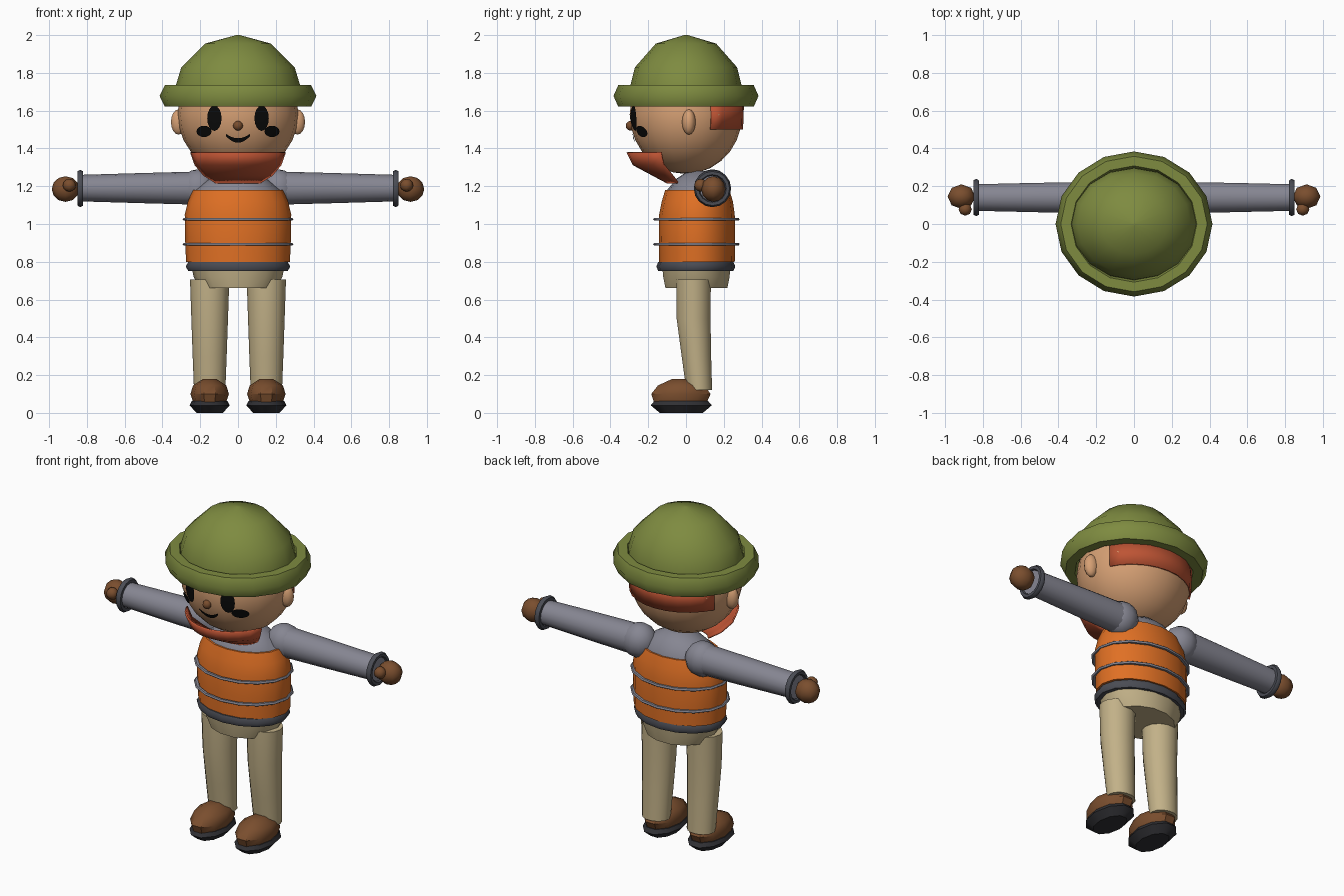
import bpy, bmesh, math
from math import sin, cos, pi, radians

cube = bpy.data.objects.get("Cube")
if cube:
    bpy.data.objects.remove(cube)


def material(name, rgb):
    lin = [((c / 255 + 0.055) / 1.055) ** 2.4 for c in rgb] + [1]
    m = bpy.data.materials.new(name)
    m.use_nodes = True
    m.diffuse_color = lin
    m.node_tree.nodes["Principled BSDF"].inputs["Base Color"].default_value = lin
    return m


OLIVE = material("olive green", (126, 139, 64))
SKIN = material("skin", (214, 160, 116))
HAIR = material("red hair", (190, 84, 52))
ORANGE = material("orange", (224, 112, 36))
SHIRT = material("shirt grey", (134, 134, 146))
TRIM = material("dark grey", (74, 76, 84))
KHAKI = material("khaki", (194, 177, 136))
BROWN = material("brown", (122, 78, 46))
BLACK = material("black", (10, 10, 10))
SOLE = material("sole charcoal", (48, 48, 52))


def finish(ob, name, mat, angle=40):
    ob.name = ob.data.name = name
    ob.data.materials.append(mat)
    bpy.ops.object.select_all(action="DESELECT")
    ob.select_set(True)
    bpy.context.view_layer.objects.active = ob
    bpy.ops.object.shade_smooth_by_angle(angle=radians(angle))
    return ob


def from_bmesh(bm, name, mat):
    bmesh.ops.recalc_face_normals(bm, faces=bm.faces)
    me = bpy.data.meshes.new(name)
    bm.to_mesh(me)
    bm.free()
    ob = bpy.data.objects.new(name, me)
    bpy.context.collection.objects.link(ob)
    return finish(ob, name, mat)


def loft(name, mat, rows, x=0, segs=16, sideways=0):
    """Capped skin over ellipses (z, centre y, rx, ry); sideways lays it along x."""
    bm = bmesh.new()
    rings = []
    for z, cy, rx, ry in rows:
        ring = []
        for i in range(segs):
            a = 2 * pi * i / segs
            p = (x + rx * cos(a), cy + ry * sin(a), z)
            if sideways:
                p = (sideways * z, p[1], p[0])
            ring.append(bm.verts.new(p))
        rings.append(ring)
    for lo, hi in zip(rings, rings[1:]):
        for i in range(segs):
            j = (i + 1) % segs
            bm.faces.new((lo[i], lo[j], hi[j], hi[i]))
    bm.faces.new(rings[0])
    bm.faces.new(rings[-1])
    return from_bmesh(bm, name, mat)


def shell(name, mat, rows, middle, half, steps=10):
    """Thin open band swept around the head; rows are (z, rx, ry)."""
    bm = bmesh.new()
    rings = []
    for z, rx, ry in rows:
        angles = [radians(middle - half + 2 * half * i / steps) for i in range(steps + 1)]
        rings.append([bm.verts.new((rx * cos(a), ry * sin(a), z)) for a in angles])
    for lo, hi in zip(rings, rings[1:]):
        for i in range(steps):
            bm.faces.new((lo[i], lo[i + 1], hi[i + 1], hi[i]))
    ob = from_bmesh(bm, name, mat)
    mod = ob.modifiers.new("thickness", "SOLIDIFY")
    mod.thickness = 0.01
    mod.offset = 0
    return ob


def ball(name, mat, loc, size, segs=12, rings=8):
    bpy.ops.mesh.primitive_uv_sphere_add(segments=segs, ring_count=rings, location=loc)
    ob = bpy.context.object
    ob.scale = size
    return finish(ob, name, mat, 60)


def ring(name, mat, loc, major, minor, scale=(1, 1, 1), rot=(0, 0, 0), sides=6):
    bpy.ops.mesh.primitive_torus_add(major_segments=16, minor_segments=sides, location=loc,
                                     rotation=rot, major_radius=major, minor_radius=minor)
    ob = bpy.context.object
    ob.scale = scale
    return finish(ob, name, mat, 60)


HEAD_Z, HEAD_R = 1.58, (0.32, 0.298, 0.315)


def on_face(x, z):
    """Point just in front of the head surface."""
    d = 1 - (x / HEAD_R[0]) ** 2 - ((z - HEAD_Z) / HEAD_R[2]) ** 2
    return (x, -HEAD_R[1] * math.sqrt(d) - 0.007, z)


def face_oval(name, x, z, rx, rz):
    bm = bmesh.new()
    mid = bm.verts.new(on_face(x, z))
    rim = [bm.verts.new(on_face(x + rx * cos(i * pi / 8), z + rz * sin(i * pi / 8)))
           for i in range(16)]
    for i in range(16):
        bm.faces.new((mid, rim[i], rim[(i + 1) % 16]))
    from_bmesh(bm, name, BLACK)


# Head
ball("head", SKIN, (0, 0, HEAD_Z), HEAD_R, 20, 14)
ball("nose", BROWN, (0, -0.295, 1.52), (0.026, 0.024, 0.026), 8, 6)
shell("back_hair", HAIR, [(1.5, 0.31, 0.297), (1.64, 0.315, 0.302)], 90, 64)
shell("beard", HAIR, [(1.22, 0.13, 0.1), (1.26, 0.2, 0.175), (1.315, 0.25, 0.278),
                      (1.38, 0.275, 0.31)], -90, 65)

# Smiling mouth as a crescent strip
bm = bmesh.new()
pairs = []
for i in range(9):
    t = i / 4 - 1
    low = 1.43 + 0.035 * t * t
    pairs.append([bm.verts.new(on_face(0.063 * t, z))
                  for z in (low, low + 0.012 + 0.012 * (1 - t * t))])
for a, b in zip(pairs, pairs[1:]):
    bm.faces.new((a[0], b[0], b[1], a[1]))
from_bmesh(bm, "mouth", BLACK)

# Hat
loft("hat_dome", OLIVE, [(1.66, 0, 0.335, 0.3), (1.73, 0, 0.33, 0.295), (1.83, 0, 0.3, 0.27),
                         (1.955, 0, 0.175, 0.16), (2.0, 0, 0.01, 0.01)])
ring("hat_brim", OLIVE, (0, 0, 1.678), 0.36, 0.055, (1, 0.925, 1.2))

# Torso
loft("shirt_top", SHIRT, [(1.12, 0.06, 0.235, 0.165), (1.18, 0.06, 0.225, 0.16),
                          (1.24, 0.065, 0.15, 0.115), (1.28, 0.07, 0.07, 0.06)])
loft("vest", ORANGE, [(0.8, 0.058, 0.275, 0.2), (0.92, 0.058, 0.28, 0.202),
                      (1.05, 0.058, 0.282, 0.2), (1.12, 0.06, 0.265, 0.188),
                      (1.18, 0.06, 0.238, 0.17)])
for label, z in (("lower", 0.893), ("upper", 1.025)):
    ring(label + "_vest_band", SHIRT, (0, 0.055, z), 0.278, 0.016, (1, 0.78, 0.5))
ring("belt", TRIM, (0, 0.052, 0.775), 0.25, 0.027, (1, 0.755, 1))
loft("pelvis", KHAKI, [(0.66, 0.055, 0.2, 0.168), (0.72, 0.055, 0.235, 0.18),
                       (0.8, 0.055, 0.25, 0.188)], segs=14)

# Paired parts
for side, s in (("left", 1), ("right", -1)):
    face_oval(side + "_eye", s * 0.125, 1.56, 0.038, 0.067)
    face_oval(side + "_cheek_mark", s * 0.18, 1.49, 0.04, 0.03)
    ball(side + "_ear", SKIN, (s * 0.315, 0.015, 1.54), (0.042, 0.036, 0.067), 10, 8)

    ball(side + "_shoulder", SHIRT, (s * 0.21, 0.14, 1.19), (0.1, 0.095, 0.1))
    loft(side + "_sleeve", SHIRT, [(0.2, 0.14, 0.088, 0.083), (0.5, 0.14, 0.08, 0.08),
                                   (0.84, 0.14, 0.07, 0.072)], x=1.19, segs=14, sideways=s)
    ring(side + "_cuff", TRIM, (s * 0.835, 0.14, 1.188), 0.082, 0.017,
         rot=(0, pi / 2, 0))
    ball(side + "_hand", BROWN, (s * 0.913, 0.145, 1.185), (0.073, 0.065, 0.068), 8, 6)
    ball(side + "_thumb", BROWN, (s * 0.893, 0.078, 1.205), (0.035, 0.034, 0.034), 8, 6)

    loft(side + "_trouser_leg", KHAKI,
         [(0.12, 0.07, 0.083, 0.07), (0.3, 0.055, 0.09, 0.08), (0.5, 0.04, 0.097, 0.092),
          (0.705, 0.04, 0.104, 0.094)], x=s * 0.15, segs=14)
    loft(side + "_shoe", BROWN,
         [(0.05, -0.03, 0.085, 0.145), (0.1, -0.027, 0.102, 0.165),
          (0.145, -0.025, 0.088, 0.13), (0.18, -0.03, 0.035, 0.045)], x=s * 0.15, segs=10)
    loft(side + "_sole", SOLE,
         [(0.0, -0.025, 0.07, 0.12), (0.04, -0.025, 0.106, 0.17),
          (0.062, -0.025, 0.095, 0.15)], x=s * 0.15, segs=10)
